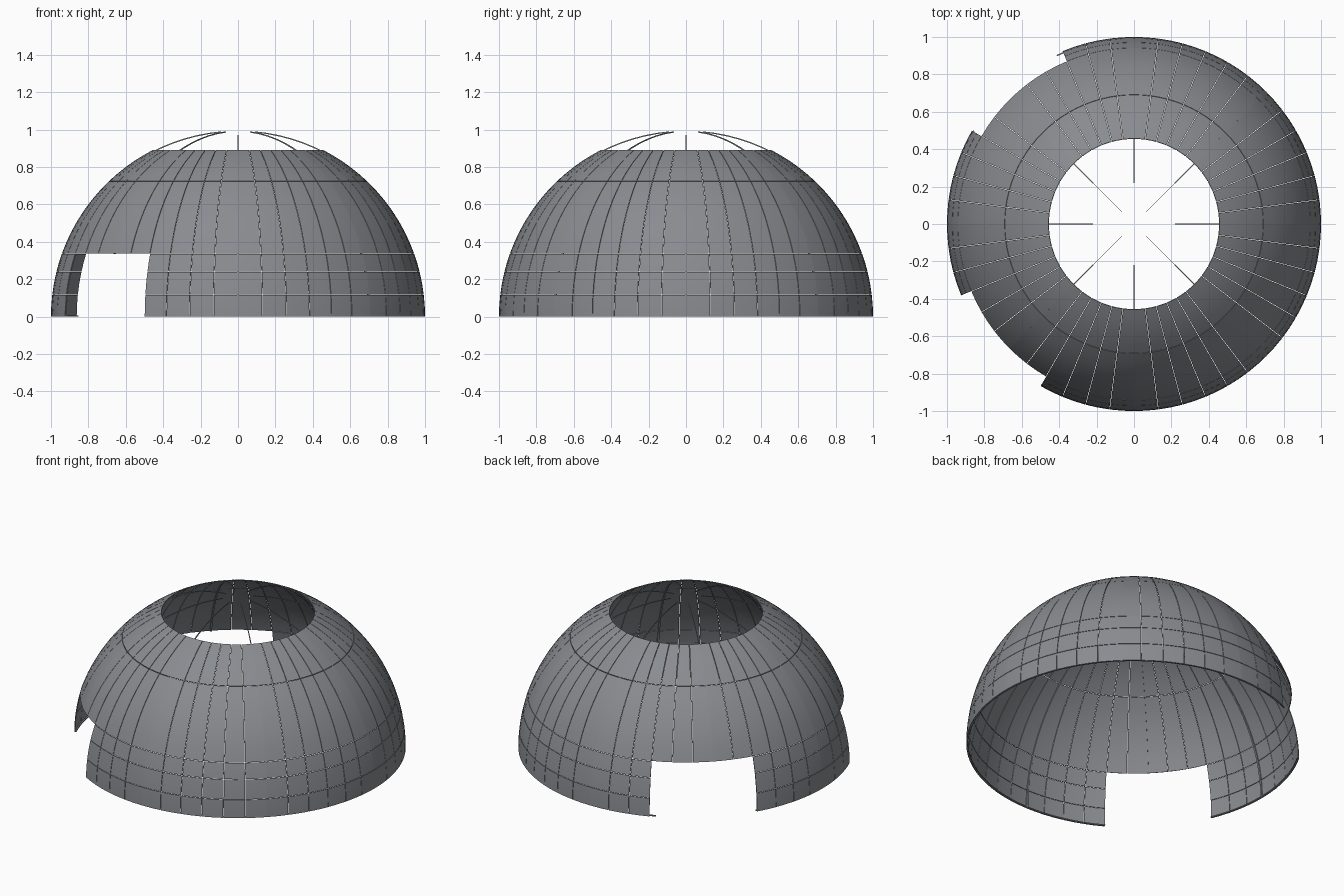
import bpy, bmesh
from math import radians, cos, sin, ceil

if "Cube" in bpy.data.objects:
    bpy.data.objects.remove(bpy.data.objects["Cube"])

GREY = (0.25, 0.26, 0.28, 1)
metal_grey = bpy.data.materials.new("metal grey")
metal_grey.use_nodes = True
metal_grey.diffuse_color = GREY
metal_grey.node_tree.nodes["Principled BSDF"].inputs["Base Color"].default_value = GREY


def wedge(bm, az, lat, radii, trim=(0, 0)):
    """Curved block of a sphere shell; trim is a constant width cut off each side."""
    nu = max(1, ceil((az[1] - az[0]) / 3.75))
    nv = max(1, ceil((lat[1] - lat[0]) / 4))
    grids = []
    for r in radii:
        grid = []
        for j in range(nv + 1):
            v = radians(lat[0] + (lat[1] - lat[0]) * j / nv)
            a0 = radians(az[0]) + trim[0] / cos(v)
            a1 = radians(az[1]) - trim[1] / cos(v)
            row = []
            for i in range(nu + 1):
                a = a0 + (a1 - a0) * i / nu
                row.append(bm.verts.new((r * cos(v) * cos(a), r * cos(v) * sin(a), r * sin(v))))
            grid.append(row)
        grids.append(grid)
    inner, outer = grids
    for j in range(nv):
        for i in range(nu):
            for g in grids:
                bm.faces.new((g[j][i], g[j][i + 1], g[j + 1][i + 1], g[j + 1][i]))
    for j in (0, nv):
        for i in range(nu):
            bm.faces.new((inner[j][i], inner[j][i + 1], outer[j][i + 1], outer[j][i]))
    for i in (0, nu):
        for j in range(nv):
            bm.faces.new((inner[j][i], inner[j + 1][i], outer[j + 1][i], outer[j][i]))


def finish(bm, name):
    bmesh.ops.recalc_face_normals(bm, faces=bm.faces)
    me = bpy.data.meshes.new(name)
    bm.to_mesh(me)
    bm.free()
    ob = bpy.data.objects.new(name, me)
    bpy.context.collection.objects.link(ob)
    me.materials.append(metal_grey)
    bpy.ops.object.select_all(action='DESELECT')
    bpy.context.view_layer.objects.active = ob
    ob.select_set(True)
    bpy.ops.object.shade_smooth_by_angle(angle=radians(30))


STEP = 7.5
GAP = 0.0014
SEAM = 0.08
DOORS = ((112.5, 150), (202.5, 240))
DOOR_TOP = 19.7
BANDS = (0, 6.75, 13.9, DOOR_TOP, 46.3, 62.8)


def in_door(az):
    return any(a < az < b for a, b in DOORS)


# Cladding panels in rows, with narrow seams; panels meet closed over the ribs
for row, (low, high) in enumerate(zip(BANDS, BANDS[1:])):
    bm = bmesh.new()
    for k in range(48):
        a, b = k * STEP, (k + 1) * STEP
        if high <= DOOR_TOP and in_door((a + b) / 2):
            continue
        trim = (0 if a % 45 == 0 else GAP, 0 if b % 45 == 0 else GAP)
        bottom = low + SEAM if row else low
        top = high - SEAM if row < len(BANDS) - 2 else high
        wedge(bm, (a, b), (bottom, top), (0.995, 1.0), trim)
    finish(bm, f"panel_row_{row + 1}")

# Meridian ribs, tapering towards the open crown
bm = bmesh.new()
for az in range(0, 360, 45):
    start = DOOR_TOP + SEAM if in_door(az) else 0
    wedge(bm, (az - 0.35, az + 0.35), (start, 84.8), (0.988, 0.9945))
finish(bm, "ribs")

# Base ring, broken at the doorways
bm = bmesh.new()
for span in ((149.8, 202.5), (240, 474.6)):
    wedge(bm, span, (0, 0.4), (0.987, 0.9945))
finish(bm, "base_ring")
